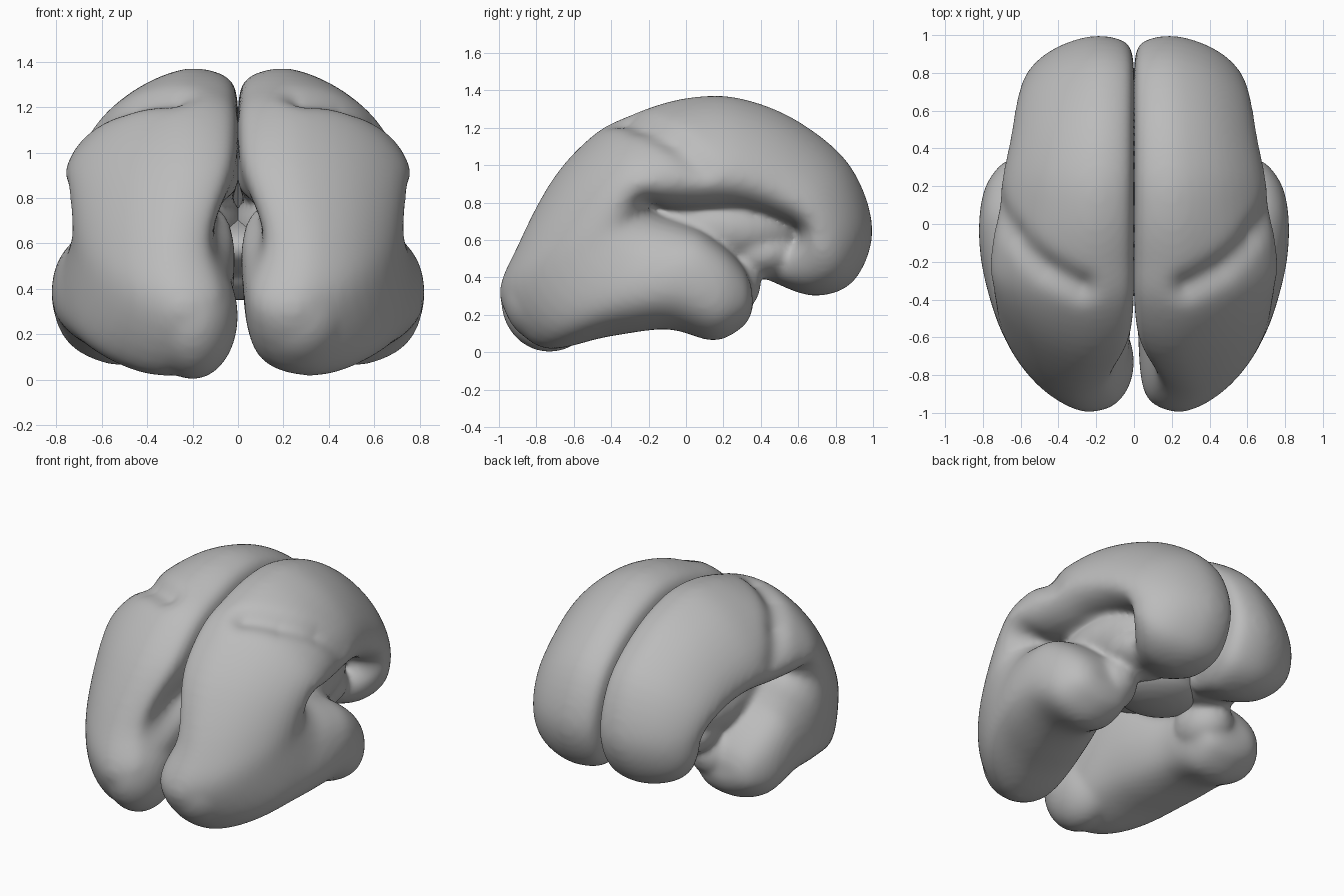
import bpy
import bmesh
import math
from mathutils import Matrix, Vector
from mathutils.geometry import intersect_point_line

default_cube = bpy.data.objects.get("Cube")
if default_cube:
    bpy.data.objects.remove(default_cube, do_unlink=True)

grey = bpy.data.materials.new("soft_grey")
grey.use_nodes = True
tone = (0.5, 0.5, 0.5, 1)
grey.diffuse_color = tone
grey.node_tree.nodes["Principled BSDF"].inputs["Base Color"].default_value = tone

# Cross-sections: (inner edge to outer edge, medial wall to lateral side)
CRESTED = [(0, .1), (-.01, .5), (.05, .84), (.22, 1), (.45, .96), (.69, .8),
           (.88, .58), (.99, .32), (.95, .1), (.82, .01), (.5, 0), (.2, 0)]
ROUND = [(.1, .1), (0, .4), (.05, .75), (.2, .93), (.45, 1), (.7, .97),
         (.88, .82), (.99, .55), (.97, .28), (.85, .1), (.6, 0), (.3, 0)]

# C-shaped sweep: inner y, z, outer y, z, medial x, lateral x, roundness
STATIONS = [
    (.46, .5, .43, .39, .08, .36, .8),
    (.56, .57, .68, .3, .03, .5, .7),
    (.6, .62, .9, .38, 0, .58, .5),
    (.59, .66, 1, .66, 0, .6, .2),
    (.54, .69, .88, 1, 0, .62, 0),
    (.4, .74, .6, 1.24, 0, .65, 0),
    (.24, .77, .3, 1.36, 0, .69, 0),
    (.05, .76, .05, 1.37, 0, .72, 0),
    (-.1, .77, -.2, 1.31, 0, .75, 0),
    (-.17, .79, -.45, 1.2, 0, .755, 0),
    (-.2, .79, -.7, .95, .02, .74, 0),
    (-.2, .78, -.9, .58, .11, .73, 0),
    (-.18, .76, -1, .28, .03, .73, .1),
    (-.12, .73, -.78, .02, .03, .77, .5),
    (0, .69, -.42, .08, .1, .81, .9),
    (.1, .64, -.1, .12, .22, .82, 1),
    (.22, .55, .15, .06, .27, .79, 1),
    (.31, .45, .31, .14, .3, .71, 1),
    (.35, .36, .36, .24, .4, .62, 1),
]
GROOVE = [(.28, -.32, 1.22), (.45, -.22, 1.18), (.6, -.06, 1.09), (.7, .08, .95)]


def spline(points, steps, closed=False):
    """Smooth interpolation through tuples of any length."""
    count = len(points)

    def pick(i):
        return points[i % count] if closed else points[min(max(i, 0), count - 1)]

    result = []
    for i in range(count if closed else count - 1):
        for k in range(steps):
            t = k / steps
            span = zip(pick(i - 1), pick(i), pick(i + 1), pick(i + 2))
            result.append(tuple(
                b + t / 2 * (c - a + t * (2 * a - 5 * b + 4 * c - d + t * (3 * (b - c) + d - a)))
                for a, b, c, d in span))
    if not closed:
        result.append(points[-1])
    return result


def add_ellipsoid(bm, centre, radii, side=1):
    x, y, z = centre
    placement = Matrix.Translation((x * side, y, z)) @ Matrix.Diagonal((*radii, 1))
    bmesh.ops.create_icosphere(bm, subdivisions=4, radius=1, matrix=placement)


def add_sweep(bm, side):
    """Loft the frontal, parietal, occipital and temporal lobes in one arc."""
    sections = list(zip(spline(CRESTED, 3, True), spline(ROUND, 3, True)))
    rings = []
    for iy, iz, oy, oz, xi, xo, blend in spline(STATIONS, 5):
        ring = []
        for crested, rounded in sections:
            s, f = (a + (b - a) * blend for a, b in zip(crested, rounded))
            ring.append(bm.verts.new((side * (xi + f * (xo - xi)),
                                      iy + s * (oy - iy), iz + s * (oz - iz))))
        rings.append(ring)
    for first, second in zip(rings, rings[1:]):
        for i in range(len(first)):
            bm.faces.new((first[i - 1], first[i], second[i], second[i - 1]))
    bm.faces.new(rings[0])
    bm.faces.new(rings[-1][::-1])


def fuse(name, bm, smoothing):
    """Merge overlapping volumes into one soft skin."""
    bmesh.ops.recalc_face_normals(bm, faces=bm.faces)
    mesh = bpy.data.meshes.new(name)
    bm.to_mesh(mesh)
    bm.free()
    obj = bpy.data.objects.new(name, mesh)
    bpy.context.collection.objects.link(obj)
    remesh = obj.modifiers.new("fuse", 'REMESH')
    remesh.mode = 'VOXEL'
    remesh.voxel_size = 0.018
    smooth = obj.modifiers.new("soften", 'SMOOTH')
    smooth.factor = 0.5
    smooth.iterations = smoothing
    bpy.context.view_layer.update()
    graph = bpy.context.evaluated_depsgraph_get()
    baked = bpy.data.meshes.new_from_object(obj.evaluated_get(graph))
    obj.modifiers.clear()
    obj.data = baked
    baked.materials.clear()
    baked.materials.append(grey)
    baked.shade_smooth()
    return obj


def distance_to_path(point, path):
    best = math.inf
    for a, b in zip(path, path[1:]):
        near, t = intersect_point_line(point, a, b)
        near = a.lerp(b, min(max(t, 0), 1))
        best = min(best, (point - near).length)
    return best


def press_groove(obj, side):
    """Press the furrow into the upper side, fading out as it runs down."""
    path = [Vector((x * side, y, z)) for x, y, z in GROOVE]
    normals = [v.normal.copy() for v in obj.data.vertices]
    for vert, normal in zip(obj.data.vertices, normals):
        d = distance_to_path(vert.co, path)
        if d < 0.25:
            fade = min(max((vert.co.z - 0.88) / 0.25, 0), 1)
            vert.co -= normal * 0.055 * fade * math.exp(-(d / 0.08) ** 2)
    obj.data.update()


def hemisphere(name, side, pole, pole_radii):
    bm = bmesh.new()
    add_sweep(bm, side)
    add_ellipsoid(bm, (.25, .16, .66), (.28, .48, .22), side)  # sunken inner lobe
    add_ellipsoid(bm, (.26, .4, .53), (.22, .23, .14), side)   # root of the frontal lobe
    add_ellipsoid(bm, (.38, .2, .36), (.17, .2, .17), side)    # inner temporal bump
    add_ellipsoid(bm, pole, pole_radii, side)                  # rear pole
    obj = fuse(name, bm, 14)
    press_groove(obj, side)


hemisphere("left_hemisphere", 1, (.27, -.73, .3), (.23, .25, .26))
hemisphere("right_hemisphere", -1, (.2, -.73, .28), (.2, .26, .28))

# Bridge and stem between the two halves
bm = bmesh.new()
add_ellipsoid(bm, (0, .17, .58), (.34, .42, .14))
add_ellipsoid(bm, (0, .2, .48), (.3, .25, .13))
fuse("central_bridge", bm, 10)
